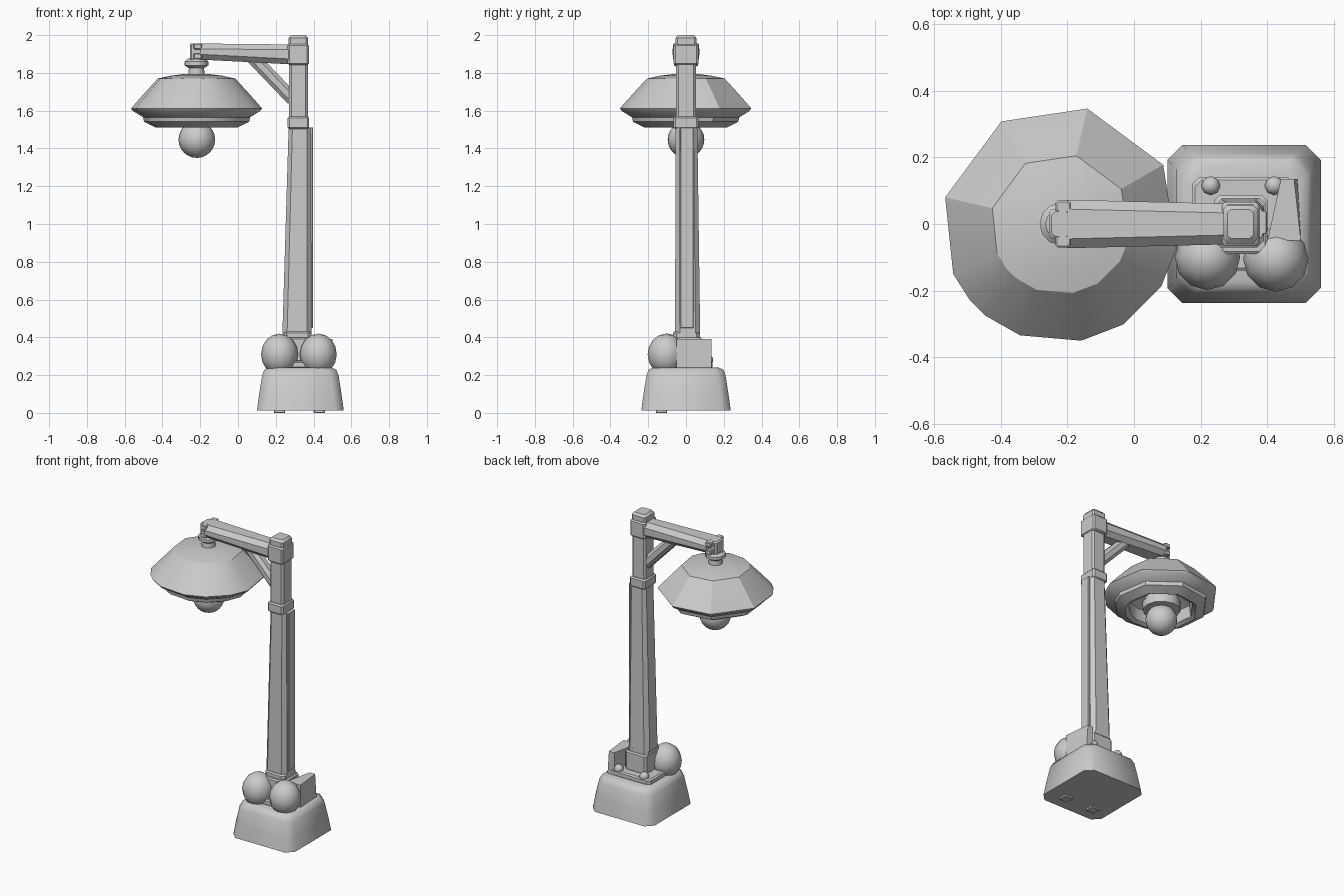
import bpy, bmesh, math
from mathutils import Vector

if "Cube" in bpy.data.objects:
    bpy.data.objects.remove(bpy.data.objects["Cube"])


def finish(name, bm, angle=35):
    bmesh.ops.recalc_face_normals(bm, faces=bm.faces)
    me = bpy.data.meshes.new(name)
    bm.to_mesh(me)
    bm.free()
    ob = bpy.data.objects.new(name, me)
    bpy.context.collection.objects.link(ob)
    bpy.ops.object.select_all(action='DESELECT')
    ob.select_set(True)
    bpy.context.view_layer.objects.active = ob
    bpy.ops.object.shade_smooth_by_angle(angle=math.radians(angle))
    return ob


def loft(name, rings, angle=35, caps=(True, True)):
    bm = bmesh.new()
    vs = [[bm.verts.new(p) for p in r] for r in rings]
    n = len(vs[0])
    for a, b in zip(vs, vs[1:]):
        for i in range(n):
            j = (i + 1) % n
            bm.faces.new((a[i], a[j], b[j], b[i]))
    if caps[0]:
        bm.faces.new(vs[0][::-1])
    if caps[1]:
        bm.faces.new(vs[-1])
    return finish(name, bm, angle)


def rect(x0, x1, y0, y1, z, c):
    """Horizontal rectangle with cut corners."""
    return [(x0 + c, y0, z), (x1 - c, y0, z), (x1, y0 + c, z), (x1, y1 - c, z),
            (x1 - c, y1, z), (x0 + c, y1, z), (x0, y1 - c, z), (x0, y0 + c, z)]


def block(name, x0, x1, y0, y1, z0, z1, c=0.01, b=0.008):
    """Box with chamfered edges."""
    def r(i, z):
        return rect(x0 + i, x1 - i, y0 + i, y1 - i, z, c)
    return loft(name, [r(b, z0), r(0, z0 + b), r(0, z1 - b), r(b, z1)])


def beam(name, p, q, size0, size1, c):
    """Cut-corner beam between two points in the xz plane; size = (width in y, depth)."""
    p, q = Vector(p), Vector(q)
    d = (q - p).normalized()
    up = Vector((-d.z, 0, d.x))
    side = Vector((0, 1, 0))
    rings = []
    for o, (w, h) in ((p, size0), (q, size1)):
        pts = rect(-w / 2, w / 2, -h / 2, h / 2, 0, c)
        rings.append([o + side * a + up * b for a, b, _ in pts])
    return loft(name, rings)


def ball(name, loc, r, seg, ring, sz=1.0):
    bm = bmesh.new()
    bmesh.ops.create_uvsphere(bm, u_segments=seg, v_segments=ring, radius=r)
    for v in bm.verts:
        v.co = Vector((v.co.x, v.co.y, v.co.z * sz)) + Vector(loc)
    return finish(name, bm, 60)


# Footing: tapered block with rounded top, on two small pads
loft("footing", [rect(.10 + i, .56 - i, -.237 + i, .237 - i, z, c) for i, z, c in
                 ((0, .012, .045), (.012, .10, .045), (.028, .20, .045),
                  (.04, .23, .05), (.065, .24, .05))], 50)
for i, x in enumerate((.22, .43)):
    block(f"foot_pad_{i}", x - .03, x + .03, -.16, -.10, 0, .03, .004, .002)

# Stepped plinth around the post
block("plinth_slab", .175, .48, -.14, .14, .235, .275, .02)
block("plinth_core", .24, .40, -.09, .085, .27, .40, .015)
loft("plinth_wedge", [[(.40, -.05, z), (.50, -.05, z), (.48 + s, .135, z), (.44, .135, z)]
                      for z, s in ((.24, .01), (.39, 0))])
block("post_foot_collar", .24, .39, -.07, .075, .385, .43, .02)

# Front boulders and rear bolts
for i, (x, y) in enumerate(((.22, -.10), (.425, -.105))):
    ball(f"boulder_{i}", (x, y, .31), .098, 12, 8, 1.12)
for i, x in enumerate((.23, .42)):
    ball(f"rear_bolt_{i}", (x, .115, .28), .03, 8, 5)

# Post: tapered lower shaft, straight upper shaft, bands and cap
loft("lower_post", [rect(.235, .39, -.058, .075, .42, .025),
                    rect(.268, .385, -.055, .06, 1.51, .02)])
block("post_rear_strip", .375, .398, -.03, .04, .45, 1.51, .004, .002)
block("upper_post", .27, .37, -.052, .052, 1.50, 1.90, .012)
block("middle_band", .263, .377, -.066, .066, 1.503, 1.57, .01)
block("head_band", .263, .375, -.066, .066, 1.842, 1.953, .01)
loft("post_cap", [rect(.268 + i, .37 - i, -.055 + i, .055 - i, z, .01)
                  for i, z in ((0, 1.95), (0, 1.985), (.012, 2.0))])

# Arm and diagonal brace
beam("arm", (-.20, 0, 1.913), (.28, 0, 1.898), (.145, .085), (.122, .105), .028)
beam("brace", (.075, 0, 1.885), (.29, 0, 1.66), (.075, .07), (.075, .07), .02)

# Arm end clasp with raised corner studs
block("arm_end_block", -.255, -.185, -.045, .045, 1.865, 1.955, .01)
for i, y in enumerate((-.052, .052)):
    for j, z in enumerate((1.888, 1.94)):
        block(f"clasp_stud_{i}{j}", -.235, -.19, y - .018, y + .018, z - .015, z + .015, .006, .004)


def round_ring(r, z, angles):
    return [(-.22 + r * math.cos(a), r * math.sin(a), z) for a in angles]


# Hanger under the arm
even = [math.tau * i / 12 for i in range(12)]
loft("hanger", [round_ring(r, z, even) for r, z in
                ((.045, 1.78), (.04, 1.825), (.063, 1.84), (.063, 1.86), (.045, 1.875))])

# Shade: uneven low-poly bell with an open underside
angles = [math.radians(a) for a in
          (-155, -140, -129, -110, -80, -58, -32, -12, 30, 77, 120, 167)]
loft("shade", [round_ring(r, z, angles) for r, z in
               ((.06, 1.795), (.14, 1.785), (.21, 1.77), (.285, 1.69), (.355, 1.612),
                (.345, 1.598), (.29, 1.565), (.285, 1.542), (.225, 1.512),
                (.20, 1.525), (.19, 1.60), (.10, 1.65))], 30)

# Socket skirt and bulb
loft("bulb_socket", [round_ring(r, z, even[::1]) for r, z in
                     ((.07, 1.66), (.12, 1.56), (.115, 1.515), (.08, 1.51))])
ball("bulb", (-.218, 0, 1.447), .097, 20, 12)
